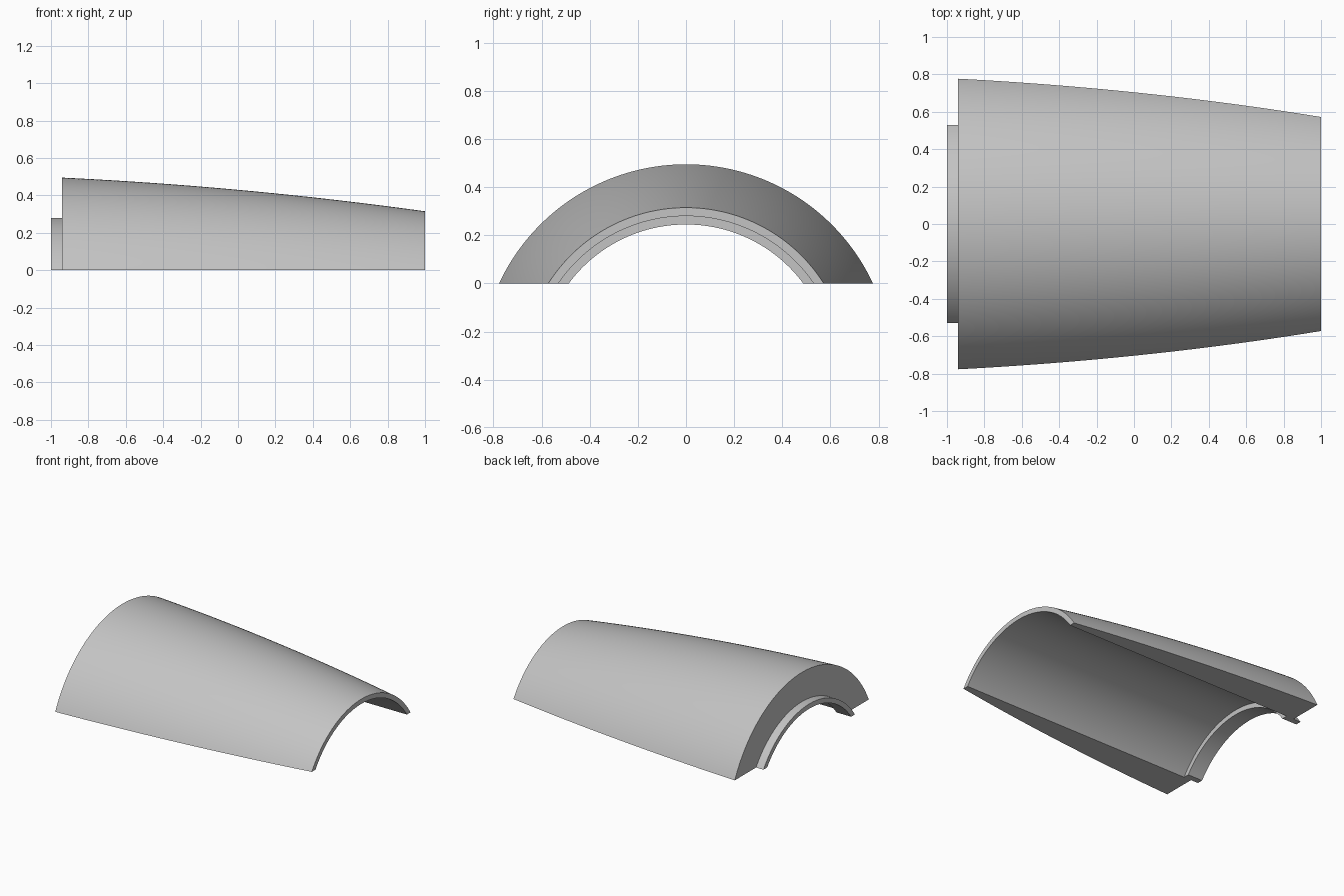
import bpy
import bmesh
from math import cos, sin, pi, radians

cube = bpy.data.objects.get("Cube")
if cube:
    bpy.data.objects.remove(cube, do_unlink=True)

AXIS_Z = -0.362              # height of the axis of revolution
BORE, LIP = 0.642, 0.607     # inner radii of shell and locating lip
X_BACK, X_TIP = -0.94, 1.0   # ends of the shell
R_BACK, R_TIP = 0.857, 0.677
BULGE = 0.022
STEPS, SEGMENTS = 24, 128

grey = bpy.data.materials.new("light_grey")
grey.use_nodes = True
colour = (0.55, 0.55, 0.55, 1)
grey.diffuse_color = colour
grey.node_tree.nodes["Principled BSDF"].inputs["Base Color"].default_value = colour


def outer_point(i):
    """Point on the gently bulging tapered outside: (x, radius)."""
    t = i / STEPS
    return (X_BACK + (X_TIP - X_BACK) * t,
            R_BACK + (R_TIP - R_BACK) * t + 4 * BULGE * t * (1 - t))


# Closed section: lip, shell outside, bore and inner step
section = [(-1, LIP), (-1, BORE), (X_BACK, BORE)]
section += [outer_point(i) for i in range(STEPS + 1)]
section += [(X_TIP, BORE), (-0.88, BORE), (-0.88, LIP)]

# Sweep the section half a turn around the axis
bm = bmesh.new()
rings = []
for s in range(SEGMENTS + 1):
    a = pi * s / SEGMENTS
    rings.append([bm.verts.new((x, r * cos(a), AXIS_Z + r * sin(a))) for x, r in section])
for a, b in zip(rings, rings[1:]):
    for i in range(len(section)):
        j = (i + 1) % len(section)
        bm.faces.new((a[i], a[j], b[j], b[i]))

# Trim flat at the ground and close the two long edges
cut = bmesh.ops.bisect_plane(bm, geom=bm.verts[:] + bm.edges[:] + bm.faces[:],
                             plane_co=(0, 0, 0), plane_no=(0, 0, 1), clear_inner=True)
bmesh.ops.edgeloop_fill(bm, edges=[e for e in bm.edges if e.is_boundary])
bmesh.ops.recalc_face_normals(bm, faces=bm.faces[:])

mesh = bpy.data.meshes.new("tapered_half_shell")
bm.to_mesh(mesh)
bm.free()
mesh.materials.append(grey)
shell = bpy.data.objects.new("tapered_half_shell", mesh)
bpy.context.collection.objects.link(shell)

# Smooth the curved walls, keep the rims sharp
bpy.ops.object.select_all(action="DESELECT")
shell.select_set(True)
bpy.context.view_layer.objects.active = shell
bpy.ops.object.shade_smooth_by_angle(angle=radians(30))
